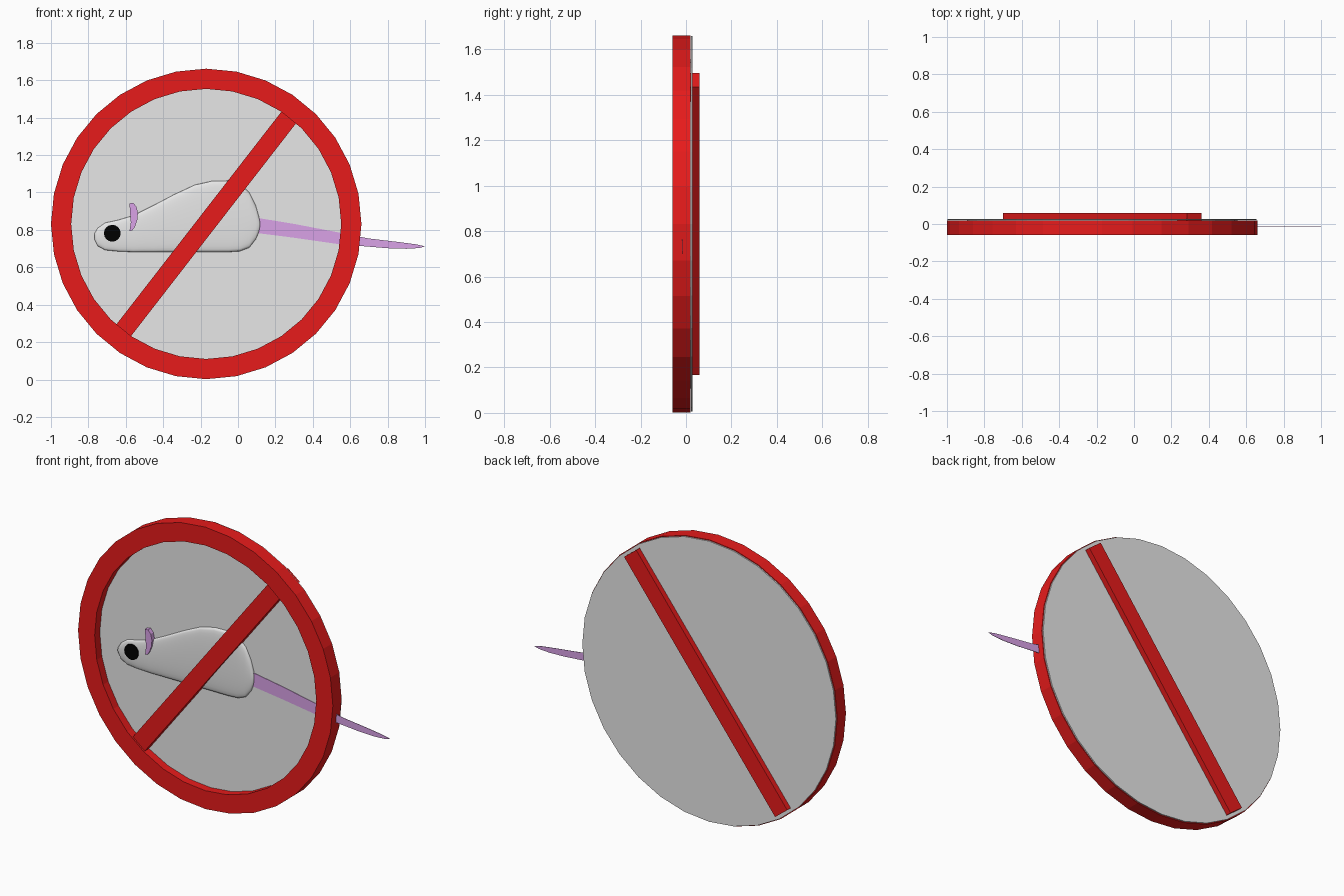
import bpy, bmesh, math
from mathutils import Matrix

old = bpy.data.objects.get("Cube")
if old:
    bpy.data.objects.remove(old, do_unlink=True)

CX, CZ = -0.17, 0.832
PLATE_FRONT = -0.012


def material(name, rgb):
    m = bpy.data.materials.new(name)
    m.use_nodes = True
    m.diffuse_color = (*rgb, 1)
    m.node_tree.nodes["Principled BSDF"].inputs["Base Color"].default_value = (*rgb, 1)
    return m


red = material("sign red", (0.8, 0.011, 0.011))
grey = material("pale grey", (0.8, 0.8, 0.8))
pink = material("lilac pink", (0.7, 0.36, 0.8))
black = material("eye black", (0, 0, 0))


def finish(name, bm, mat, smooth=False):
    bmesh.ops.recalc_face_normals(bm, faces=bm.faces)
    mesh = bpy.data.meshes.new(name)
    bm.to_mesh(mesh)
    bm.free()
    mesh.materials.append(mat)
    for p in mesh.polygons:
        p.use_smooth = smooth
    ob = bpy.data.objects.new(name, mesh)
    bpy.context.collection.objects.link(ob)
    return ob


def loft(name, rings, mat, closed=False, smooth=False):
    """Join equal loops of points; cap the ends, or close into a ring."""
    bm = bmesh.new()
    loops = [[bm.verts.new(p) for p in r] for r in rings]
    n = len(loops[0])
    pairs = list(zip(loops, loops[1:]))
    if closed:
        pairs.append((loops[-1], loops[0]))
    else:
        bm.faces.new(loops[0])
        bm.faces.new(loops[-1])
    for a, b in pairs:
        for i in range(n):
            j = (i + 1) % n
            bm.faces.new((a[i], a[j], b[j], b[i]))
    return finish(name, bm, mat, smooth)


def prism(name, outline, y0, y1, mat):
    """Extrude an x-z outline along y."""
    return loft(name, [[(x, y, z) for x, z in outline] for y in (y0, y1)], mat)


def circle(cx, cz, r, n):
    return [(cx + r * math.sin(math.tau * i / n), cz + r * math.cos(math.tau * i / n))
            for i in range(n)]


# Sign rim and the thick plate set into it
rim_section = [(0.83, -0.06), (0.83, 0.02), (0.722, 0.02), (0.722, -0.06)]
stations = circle(0, 0, 1, 32)
loft("sign_rim", [[(CX + r * s, y, CZ + r * c) for r, y in rim_section]
                  for s, c in stations], red, closed=True)
plate_section = [(0.724, PLATE_FRONT), (0.724, 0.021), (0.826, 0.021), (0.826, 0.028)]
loft("back_plate", [[(CX + r * s, y, CZ + r * c) for s, c in stations]
                    for r, y in plate_section], grey)

# Diagonal bar running through the plate
bm = bmesh.new()
bmesh.ops.create_cube(bm, size=1)
bm.transform(Matrix.Translation((CX, 0.005, CZ))
             @ Matrix.Rotation(-math.radians(52.2), 4, "Y")
             @ Matrix.Diagonal((1.605, 0.11, 0.1, 1)))
finish("diagonal_bar", bm, red)

# Mouse body: flat-fronted oval sections along x (x, bottom, top)
sections = [(-0.768, 0.75, 0.78), (-0.75, 0.714, 0.81), (-0.71, 0.692, 0.838),
            (-0.64, 0.685, 0.853), (-0.56, 0.682, 0.877), (-0.45, 0.682, 0.932),
            (-0.34, 0.682, 0.99), (-0.23, 0.682, 1.041), (-0.14, 0.682, 1.061),
            (-0.05, 0.682, 1.063), (0.01, 0.686, 1.048), (0.06, 0.705, 1.0),
            (0.095, 0.75, 0.93), (0.112, 0.79, 0.87), (0.117, 0.815, 0.845)]
rings = []
for x, lo, hi in sections:
    h = hi - lo
    depth = 0.02 * (h / 0.38) ** 0.25
    rings.append([(x, PLATE_FRONT + math.copysign(depth * abs(s) ** 0.6, s),
                   (lo + hi) / 2 + h / 2 * c)
                  for s, c in circle(0, 0, 1, 32)])
loft("mouse_body", rings, grey, smooth=True)

# Eye and ear
prism("mouse_eye", circle(-0.672, 0.782, 0.045, 16), -0.035, -0.026, black)
ear = [(-0.58, 0.942), (-0.56, 0.944), (-0.543, 0.924), (-0.535, 0.89), (-0.539, 0.85),
       (-0.552, 0.815), (-0.565, 0.797), (-0.58, 0.793), (-0.573, 0.84), (-0.577, 0.89)]
prism("mouse_ear", ear, -0.037, PLATE_FRONT, pink)

# Flat tapering tail passing through the rim
tail_top = [(0.08, 0.868), (0.3, 0.832), (0.55, 0.784), (0.7, 0.754), (0.86, 0.735),
            (0.95, 0.723), (1.0, 0.712)]
tail_low = [(0.97, 0.703), (0.9, 0.699), (0.8, 0.702), (0.68, 0.712), (0.55, 0.722),
            (0.3, 0.758), (0.08, 0.786)]
prism("mouse_tail", tail_top + tail_low, -0.017, -0.0145, pink)
